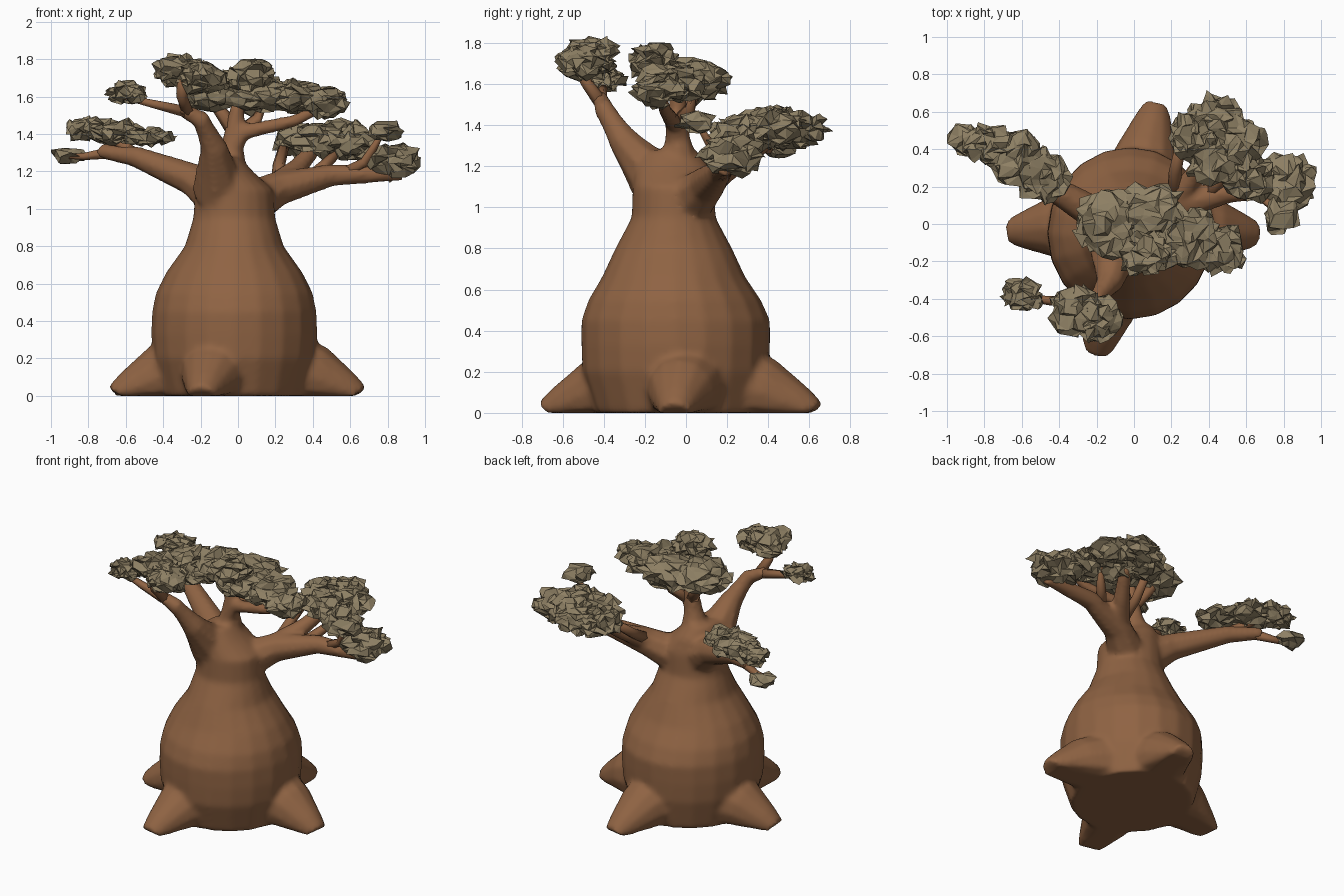
import bpy, bmesh, math, random
from mathutils import Vector, noise

random.seed(4)
cube = bpy.data.objects.get("Cube")
if cube:
    bpy.data.objects.remove(cube, do_unlink=True)


def material(name, rgb):
    m = bpy.data.materials.new(name)
    m.use_nodes = True
    m.diffuse_color = (*rgb, 1)
    m.node_tree.nodes["Principled BSDF"].inputs["Base Color"].default_value = (*rgb, 1)
    return m


BARK = material("brown bark", (0.275, 0.125, 0.056))
LEAF = material("olive leaves", (0.27, 0.215, 0.127))


def finish(bm, name, mat, smooth):
    bmesh.ops.recalc_face_normals(bm, faces=bm.faces)
    mesh = bpy.data.meshes.new(name)
    for f in bm.faces:
        f.smooth = smooth
    bm.to_mesh(mesh)
    bm.free()
    mesh.materials.append(mat)
    obj = bpy.data.objects.new(name, mesh)
    bpy.context.collection.objects.link(obj)
    return obj


def loft(bm, rings):
    """Skin a closed body over rings of equal vertex count."""
    loops = [[bm.verts.new(p) for p in ring] for ring in rings]
    n = len(loops[0])
    for a, b in zip(loops, loops[1:]):
        for i in range(n):
            j = (i + 1) % n
            bm.faces.new((a[i], a[j], b[j], b[i]))
    bm.faces.new(loops[0][::-1])
    bm.faces.new(loops[-1])


def tube(bm, path, sides=8):
    """Tapered limb through (x, y, z, radius) points, kept above ground."""
    pts = [Vector(p[:3]) for p in path]
    rings = []
    for i, p in enumerate(pts):
        d = pts[min(i + 1, len(pts) - 1)] - pts[max(i - 1, 0)]
        ref = Vector((0, 0, 1)) if abs(d.normalized().z) < 0.85 else Vector((0, 1, 0))
        u = d.cross(ref).normalized()
        v = u.cross(d).normalized()
        ring = []
        for k in range(sides):
            a = math.tau * k / sides
            q = p + (u * math.cos(a) + v * math.sin(a)) * path[i][3]
            q.z = max(q.z, 0)
            ring.append(q)
        rings.append(ring)
    loft(bm, rings)


# Swollen trunk: height, centre x, centre y, radius x, radius y
bm = bmesh.new()
profile = [
    (0, -.02, -.04, .38, .4), (.2, -.02, -.05, .435, .455), (.33, -.02, -.05, .445, .46),
    (.45, -.02, -.05, .44, .46), (.55, -.02, -.055, .42, .42), (.66, -.02, -.06, .365, .35),
    (.8, -.02, -.06, .265, .285), (.95, -.02, -.06, .22, .205),
    (1.1, -.02, -.06, .21, .2), (1.2, -.06, -.07, .14, .18), (1.28, -.08, -.08, .09, .13),
]
loft(bm, [[Vector((cx + rx * math.cos(math.tau * k / 20), cy + ry * math.sin(math.tau * k / 20), z))
           for k in range(20)] for z, cx, cy, rx, ry in profile])

# Four buttress roots: inner and outer ends on the ground
for inner, outer in [((-.25, 0), (-.655, -.04)), ((.25, 0), (.645, -.055)),
                     ((.03, .2), (.115, .625)), ((-.1, -.25), (-.195, -.68))]:
    a, b = Vector(inner), Vector(outer)
    tube(bm, [(*a.lerp(b, t), z, r) for t, z, r in
              [(0, .14, .22), (.45, .1, .165), (.82, .03, .105), (1, -.01, .075)]], 12)

# Main limbs
tube(bm, [(.02, -.02, 1.0, .14), (.22, .1, 1.11, .095), (.5, .17, 1.18, .062), (.88, .19, 1.19, .04)])
tube(bm, [(-.08, -.02, 1.05, .14), (-.25, .08, 1.16, .09), (-.55, .26, 1.28, .058), (-.74, .37, 1.31, .04)])
tube(bm, [(-.1, -.12, 1.1, .15), (-.13, -.31, 1.33, .075), (-.2, -.4, 1.48, .052), (-.32, -.42, 1.54, .038)])
tube(bm, [(-.06, -.03, 1.1, .13), (-.03, -.04, 1.35, .06), (0, -.04, 1.56, .04)])
tube(bm, [(-.04, -.04, 1.3, .06), (.03, -.06, 1.41, .045), (.3, -.1, 1.47, .035), (.42, -.12, 1.53, .03)])
tube(bm, [(.18, .06, 1.1, .08), (.32, .26, 1.22, .055), (.42, .42, 1.34, .04)])
tree = finish(bm, "trunk_roots_and_limbs", BARK, True)

# Fuse the limbs into one soft body
fuse = tree.modifiers.new("fuse", "REMESH")
fuse.mode, fuse.voxel_size, fuse.use_smooth_shade = "VOXEL", 0.016, True
soften = tree.modifiers.new("soften", "SMOOTH")
soften.factor, soften.iterations = 0.5, 8

# Thin twigs that reach the leaves
twigs = [
    [(-.28, -.42, 1.52, .035), (-.45, -.41, 1.56, .025), (-.62, -.39, 1.6, .014)],
    [(-.27, -.42, 1.52, .035), (-.3, -.48, 1.6, .03), (-.29, -.53, 1.7, .035)],
    [(-.68, .34, 1.3, .035), (-.82, .4, 1.28, .022), (-.93, .42, 1.28, .012)],
    [(-.52, .25, 1.27, .04), (-.65, .32, 1.36, .026), (-.74, .38, 1.42, .018)],
    [(.22, .12, 1.14, .045), (.22, .28, 1.24, .034), (.25, .42, 1.35, .028)],
    [(.4, .15, 1.17, .04), (.47, .24, 1.24, .03), (.56, .33, 1.33, .022)],
    [(.55, .17, 1.18, .038), (.68, .15, 1.25, .028), (.78, .05, 1.42, .012)],
    [(-.02, -.04, 1.42, .045), (-.1, .02, 1.53, .034), (-.17, .03, 1.62, .024)],
    [(0, -.05, 1.4, .038), (.1, .02, 1.48, .03), (.15, .05, 1.58, .022)],
]
bm = bmesh.new()
for path in twigs:
    tube(bm, path, 6)
finish(bm, "twigs", BARK, True)


def foliage(name, blobs):
    """Crumpled leaf clumps: each blob is a centre and three radii."""
    bm = bmesh.new()
    for x, y, z, rx, ry, rz in blobs:
        level = 3 if max(rx, ry) > .105 else 2
        made = bmesh.ops.create_icosphere(bm, subdivisions=level, radius=1)["verts"]
        for v in made:
            c = v.co
            swell = .97 + .35 * noise.noise(c * 2 + Vector((x, y, z)) * 9)
            crumple = Vector([random.uniform(-1, 1) * j for j in (.027, .027, .022)])
            v.co = Vector((x + c.x * rx * swell, y + c.y * ry * swell, z + c.z * rz * swell)) + crumple
    finish(bm, name, LEAF, False)


foliage("crown_leaves", [
    (-.14, .0, 1.63, .17, .17, .09), (.06, -.16, 1.71, .12, .11, .085), (.08, .07, 1.62, .2, .14, .1),
    (.1, -.1, 1.6, .17, .14, .08), (.3, -.07, 1.6, .15, .17, .09), (.46, -.13, 1.57, .13, .12, .075)])
foliage("front_leaves", [(-.31, -.46, 1.74, .13, .13, .085), (-.2, -.51, 1.71, .12, .12, .08)])
foliage("front_small_leaves", [(-.6, -.38, 1.62, .11, .075, .05)])
foliage("right_leaves", [
    (-.79, .43, 1.43, .12, .095, .065), (-.64, .36, 1.405, .14, .14, .065), (-.48, .25, 1.385, .13, .13, .04)])
foliage("right_small_leaves", [(-.905, .45, 1.28, .095, .075, .035)])
foliage("left_leaves", [
    (.32, .47, 1.37, .13, .13, .085), (.43, .57, 1.385, .15, .11, .075), (.56, .43, 1.39, .12, .14, .085),
    (.44, .34, 1.36, .15, .12, .08), (.62, .25, 1.35, .14, .12, .09), (.82, .22, 1.255, .15, .15, .09)])
foliage("left_small_leaves", [(.78, .04, 1.42, .095, .1, .05)])
